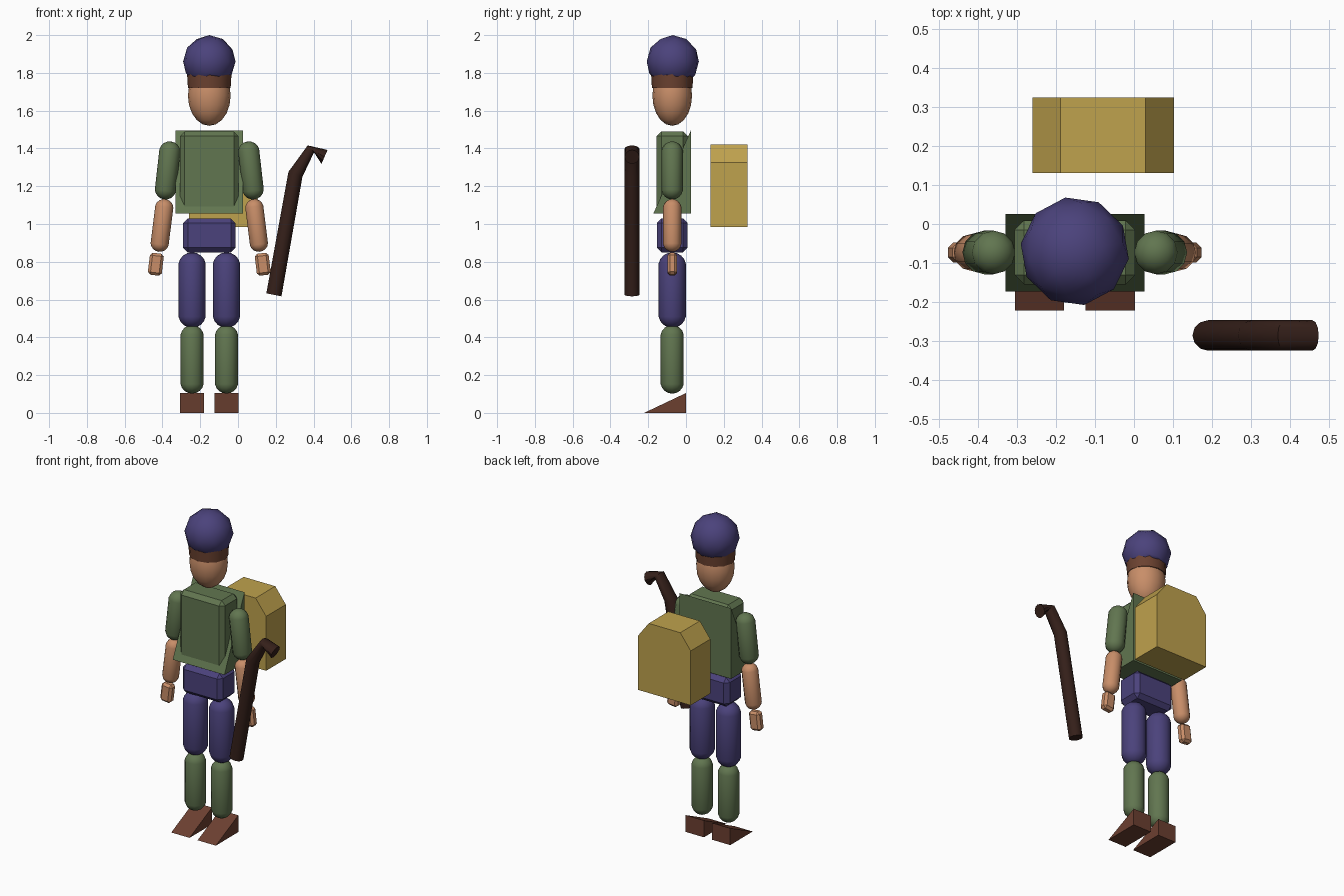
import bpy, bmesh, math
from mathutils import Vector, Matrix

if "Cube" in bpy.data.objects:
    bpy.data.objects.remove(bpy.data.objects["Cube"])

CX, CY = -0.152, -0.073  # body axis


def material(name, rgb):
    m = bpy.data.materials.new(name)
    m.diffuse_color = (*rgb, 1)
    m.use_nodes = True
    m.node_tree.nodes["Principled BSDF"].inputs["Base Color"].default_value = m.diffuse_color
    return m


GREEN = material("green_cloth", (0.12, 0.18, 0.08))
PURPLE = material("purple_cloth", (0.07, 0.055, 0.2))
SKIN = material("skin", (0.58, 0.27, 0.14))
HAIR = material("hair", (0.15, 0.055, 0.03))
LEATHER = material("leather", (0.15, 0.05, 0.03))
WOOD = material("dark_wood", (0.035, 0.014, 0.01))
TAN = material("tan_canvas", (0.52, 0.36, 0.075))


def finish(name, bm, mat, smooth=False):
    bmesh.ops.recalc_face_normals(bm, faces=bm.faces)
    me = bpy.data.meshes.new(name)
    bm.to_mesh(me)
    bm.free()
    me.materials.append(mat)
    ob = bpy.data.objects.new(name, me)
    bpy.context.collection.objects.link(ob)
    if smooth:
        bpy.ops.object.select_all(action='DESELECT')
        ob.select_set(True)
        bpy.context.view_layer.objects.active = ob
        bpy.ops.object.shade_smooth_by_angle(angle=math.radians(40))
    return ob


def box(name, centre, size, bevel, mat, tilt=0):
    bm = bmesh.new()
    bmesh.ops.create_cube(bm, size=1)
    bmesh.ops.scale(bm, vec=size, verts=bm.verts)
    bmesh.ops.bevel(bm, geom=bm.edges[:], offset=bevel, segments=1, affect='EDGES')
    bm.transform(Matrix.Translation(centre) @ Matrix.Rotation(tilt, 4, 'Y'))
    return finish(name, bm, mat)


def prism(name, points, offset, mat):
    """Extrude a closed polygon of 3D points along offset."""
    bm = bmesh.new()
    face = bm.faces.new([bm.verts.new(p) for p in points])
    ext = bmesh.ops.extrude_face_region(bm, geom=[face], use_keep_orig=True)
    moved = [v for v in ext["geom"] if isinstance(v, bmesh.types.BMVert)]
    bmesh.ops.translate(bm, vec=offset, verts=moved)
    return finish(name, bm, mat)


def wedge(name, x0, x1, y0, y1, z0, z1, mat):
    """Ramp rising from the front bottom edge to the back top edge."""
    return prism(name, [(x0, y0, z0), (x0, y1, z0), (x0, y1, z1)], (x1 - x0, 0, 0), mat)


def capsule(name, top, bottom, r, mat):
    a, b = Vector(top), Vector(bottom)
    half = (a - b).length / 2
    bm = bmesh.new()
    bmesh.ops.create_uvsphere(bm, u_segments=12, v_segments=9, radius=r)
    for v in bm.verts:
        v.co.x *= 1.015
        v.co.y *= 1.015
        v.co.z += math.copysign(half - r, v.co.z)
    rot = (a - b).to_track_quat('Z', 'Y').to_matrix().to_4x4()
    bm.transform(Matrix.Translation((a + b) / 2) @ rot)
    return finish(name, bm, mat, True)


# Cap: faceted ball cut flat underneath
bm = bmesh.new()
bmesh.ops.create_icosphere(bm, subdivisions=2, radius=0.14)
bm.transform(Matrix.Translation((CX, CY + 0.003, 1.86)) @ Matrix.Rotation(math.radians(10), 4, 'Z'))
cut = bmesh.ops.bisect_plane(bm, geom=bm.verts[:] + bm.edges[:] + bm.faces[:],
                             plane_co=(0, 0, 1.777), plane_no=(0, 0, -1), clear_outer=True)
bmesh.ops.holes_fill(bm, edges=[e for e in cut["geom_cut"] if isinstance(e, bmesh.types.BMEdge)], sides=0)
finish("cap", bm, PURPLE, True)

# Head: egg shape
bm = bmesh.new()
bmesh.ops.create_uvsphere(bm, u_segments=16, v_segments=10, radius=1)
bmesh.ops.scale(bm, vec=(0.113, 0.105, 0.16), verts=bm.verts)
bmesh.ops.translate(bm, vec=(CX, CY, 1.68), verts=bm.verts)
finish("head", bm, SKIN, True)

# Hair band under the cap
bm = bmesh.new()
bmesh.ops.create_cone(bm, cap_ends=True, segments=12, radius1=0.113, radius2=0.118, depth=0.08)
bmesh.ops.scale(bm, vec=(1, 0.95, 1), verts=bm.verts)
bmesh.ops.translate(bm, vec=(CX, CY, 1.76), verts=bm.verts)
finish("hair_band", bm, HAIR, True)

# Torso and hips
box("chest", (CX, CY, 1.275), (0.31, 0.165, 0.43), 0.025, GREEN)
wedge("tunic_back", -0.33, 0.027, -0.173, 0.026, 1.055, 1.496, GREEN)
box("hips", (CX, CY, 0.94), (0.278, 0.163, 0.18), 0.025, PURPLE)

# Limbs on both sides
for side, s in (("right", -1), ("left", 1)):
    def at(dx, z):
        return (CX + s * dx, CY, z)
    capsule(side + "_upper_arm", at(0.203, 1.437), at(0.238, 1.13), 0.056, GREEN)
    capsule(side + "_forearm", at(0.233, 1.132), at(0.268, 0.853), 0.048, SKIN)
    box(side + "_hand", at(0.283, 0.787), (0.074, 0.052, 0.117), 0.014, SKIN, -s * math.radians(7))
    capsule(side + "_thigh", at(0.091, 0.85), at(0.091, 0.45), 0.072, PURPLE)
    capsule(side + "_shin", at(0.091, 0.465), at(0.091, 0.102), 0.061, GREEN)
    sx = CX + s * 0.091
    wedge(side + "_shoe", sx - 0.063, sx + 0.063, -0.222, 0.0, 0.0, 0.105, LEATHER)

# Backpack: block with chamfered top corners
prism("backpack", [(-0.26, 0.131, 0.985), (0.103, 0.131, 0.985), (0.103, 0.131, 1.325),
                   (0.03, 0.131, 1.42), (-0.188, 0.131, 1.42), (-0.26, 0.131, 1.325)],
      (0, 0.194, 0), TAN)

# Walking stick: rings (centre x, z, half width vector x, z) joined along a bent path
rings = [(0.19, 0.625, 0.040, -0.008), (0.304, 1.263, 0.037, -0.013),
         (0.386, 1.398, 0.017, -0.018), (0.458, 1.355, -0.016, -0.037)]
N, R = 12, 0.039
bm = bmesh.new()
loops = []
for x, z, hx, hz in rings:
    loops.append([bm.verts.new((x + hx * math.cos(t), -0.286 + R * math.sin(t), z + hz * math.cos(t)))
                  for t in (2 * math.pi * i / N for i in range(N))])
for a, b in zip(loops, loops[1:]):
    for i in range(N):
        j = (i + 1) % N
        bm.faces.new((a[i], a[j], b[j], b[i]))
bm.faces.new(loops[0])
bm.faces.new(loops[-1])
finish("walking_stick", bm, WOOD, True)
